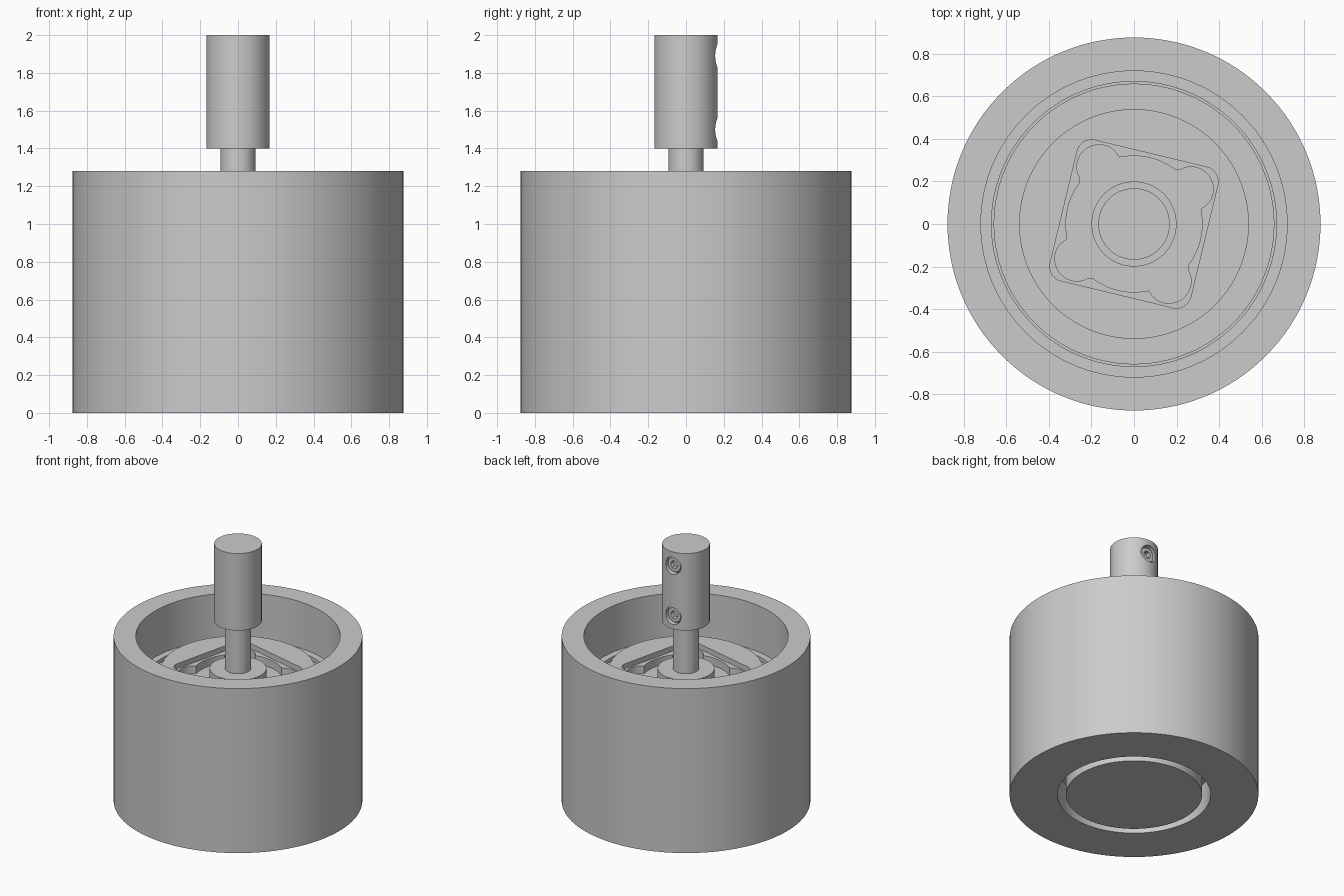
import bpy, bmesh
from math import pi, sin, cos, sqrt, radians
from mathutils import Matrix, Vector

cube = bpy.data.objects.get("Cube")
if cube:
    bpy.data.objects.remove(cube, do_unlink=True)

grey = bpy.data.materials.new("machined_grey")
grey.use_nodes = True
COLOUR = (0.6, 0.6, 0.6, 1)
grey.diffuse_color = COLOUR
grey.node_tree.nodes["Principled BSDF"].inputs["Base Color"].default_value = COLOUR


def finish(bm, name):
    bmesh.ops.recalc_face_normals(bm, faces=bm.faces)
    mesh = bpy.data.meshes.new(name)
    bm.to_mesh(mesh)
    bm.free()
    mesh.materials.append(grey)
    ob = bpy.data.objects.new(name, mesh)
    bpy.context.collection.objects.link(ob)
    return ob


def lathe(name, profile, steps=96, matrix=None):
    """Spin a closed (radius, height) profile about z."""
    bm = bmesh.new()
    verts = [bm.verts.new((r, 0, z)) for r, z in profile]
    edges = [bm.edges.new((verts[i - 1], v)) for i, v in enumerate(verts)
             if profile[i - 1][0] > 0 or profile[i][0] > 0]
    bmesh.ops.spin(bm, geom=verts + edges, axis=(0, 0, 1), cent=(0, 0, 0),
                   angle=2 * pi, steps=steps)
    bmesh.ops.remove_doubles(bm, verts=bm.verts, dist=1e-5)
    if matrix:
        bm.transform(matrix)
    return finish(bm, name)


def prism(name, outline, z0, z1):
    bm = bmesh.new()
    face = bm.faces.new([bm.verts.new((x, y, z0)) for x, y in outline])
    top = bmesh.ops.extrude_face_region(bm, geom=[face])["geom"]
    bmesh.ops.translate(bm, vec=(0, 0, z1 - z0),
                        verts=[g for g in top if isinstance(g, bmesh.types.BMVert)])
    return finish(bm, name)


def cut(ob, cutter):
    mod = ob.modifiers.new("cut", "BOOLEAN")
    mod.operation, mod.solver, mod.object = "DIFFERENCE", "EXACT", cutter
    bpy.context.view_layer.objects.active = ob
    bpy.ops.object.modifier_apply(modifier=mod.name)
    bpy.data.objects.remove(cutter, do_unlink=True)


def drill(ob, r, depth, place, direction, tip=0.03):
    """Drill a blind hole with a conical end, entering along direction."""
    turn = Vector(direction).to_track_quat("Z", "Y").to_matrix().to_4x4()
    cutter = lathe("drill_cutter", [(0, -0.04), (r, -0.04), (r, depth), (0, depth + tip)],
                   32, Matrix.Translation(place) @ turn)
    cut(ob, cutter)


def ring(radius, start, z):
    return [(radius * cos(a), radius * sin(a), z)
            for a in (radians(start) + k * pi / 2 for k in range(4))]


DOWN, UP = (0, 0, -1), (0, 0, 1)
HOLE_R, HOLE_ANGLE = 0.314, 31.5
FACE_Z, FLOOR_Z = 1.03, 0.93

# Housing: stepped bore through a thick cylinder, four rim holes
housing = lathe("housing", [(0.54, 0), (0.877, 0), (0.877, 1.28), (0.72, 1.28), (0.72, 0.92),
                            (0.67, 0.92), (0.67, 0.22), (0.54, 0.22)], 128)
for p in ring(0.8, 0, 1.28):
    drill(housing, 0.05, 0.2, p, DOWN)

# Motor body: rear plug, main barrel and raised front face
motor = lathe("motor_body", [(0, 0), (0.48, 0), (0.48, 0.22), (0.66, 0.22), (0.66, 0.9),
                             (0.54, 0.9), (0.54, FACE_Z), (0, FACE_Z)], 128)

# Front pocket: shallow rounded square, then a deeper lobed recess
square = []
for k in range(4):
    turn = radians(HOLE_ANGLE) + k * pi / 2
    cx, cy = 0.27 * sqrt(2) * cos(turn), 0.27 * sqrt(2) * sin(turn)
    for i in range(9):
        a = turn - pi / 4 + i * pi / 16
        square.append((cx + 0.07 * cos(a), cy + 0.07 * sin(a)))
cut(motor, prism("square_cutter", square, FACE_Z - 0.04, FACE_Z + 0.1))


def lobe_radius(a):
    off = (a - radians(HOLE_ANGLE) + pi / 4) % (pi / 2) - pi / 4
    gap = 0.105 ** 2 - (HOLE_R * sin(off)) ** 2
    return max(0.32, HOLE_R * cos(off) + sqrt(gap)) if gap > 0 else 0.32


angles = [2 * pi * i / 144 for i in range(144)]
lobes = [(lobe_radius(a) * cos(a), lobe_radius(a) * sin(a)) for a in angles]
cut(motor, prism("lobe_cutter", lobes, FLOOR_Z, FACE_Z + 0.1))

# Mounting holes with a countersunk mouth, and rear plug holes
for p in ring(HOLE_R, HOLE_ANGLE, FLOOR_Z):
    drill(motor, 0.058, 0.01, p, DOWN, 0)
    drill(motor, 0.045, 0.15, p, DOWN)
for p in ring(0.335, -7.5, 0):
    drill(motor, 0.077, 0.15, p, UP)

# Hub and output shaft
hub = lathe("bearing_hub", [(0, 0.9), (0.2, 0.9), (0.2, FACE_Z), (0, FACE_Z)])
shaft = lathe("shaft", [(0, 1.0), (0.093, 1.0), (0.093, 1.42), (0, 1.42)], 64)

# Coupling with an axial bore and two radial set screws
coupling = lathe("coupling", [(0, 1.4), (0.168, 1.4), (0.168, 2), (0, 2)])
drill(coupling, 0.05, 0.08, (0, 0, 2), DOWN)
screws = []
for n, z in enumerate((1.89, 1.5)):
    drill(coupling, 0.066, 0.08, (0, 0.168, z), (0, -1, 0), 0)
    turn = Matrix.Translation((0, 0.085, z)) @ Matrix.Rotation(-pi / 2, 4, "X")
    screw = lathe(f"set_screw_{n + 1}", [(0, 0), (0.064, 0), (0.064, 0.045), (0.054, 0.06),
                                         (0, 0.06)], 32, turn)
    socket = lathe("hex_cutter", [(0, 0.025), (0.032, 0.025), (0.032, 0.1), (0, 0.1)], 6, turn)
    cut(screw, socket)
    screws.append(screw)

# Smooth the round walls, keep the machined edges crisp
bpy.ops.object.select_all(action="DESELECT")
for ob in [housing, motor, hub, shaft, coupling] + screws:
    ob.select_set(True)
    bpy.context.view_layer.objects.active = ob
bpy.ops.object.shade_smooth_by_angle(angle=radians(30))
